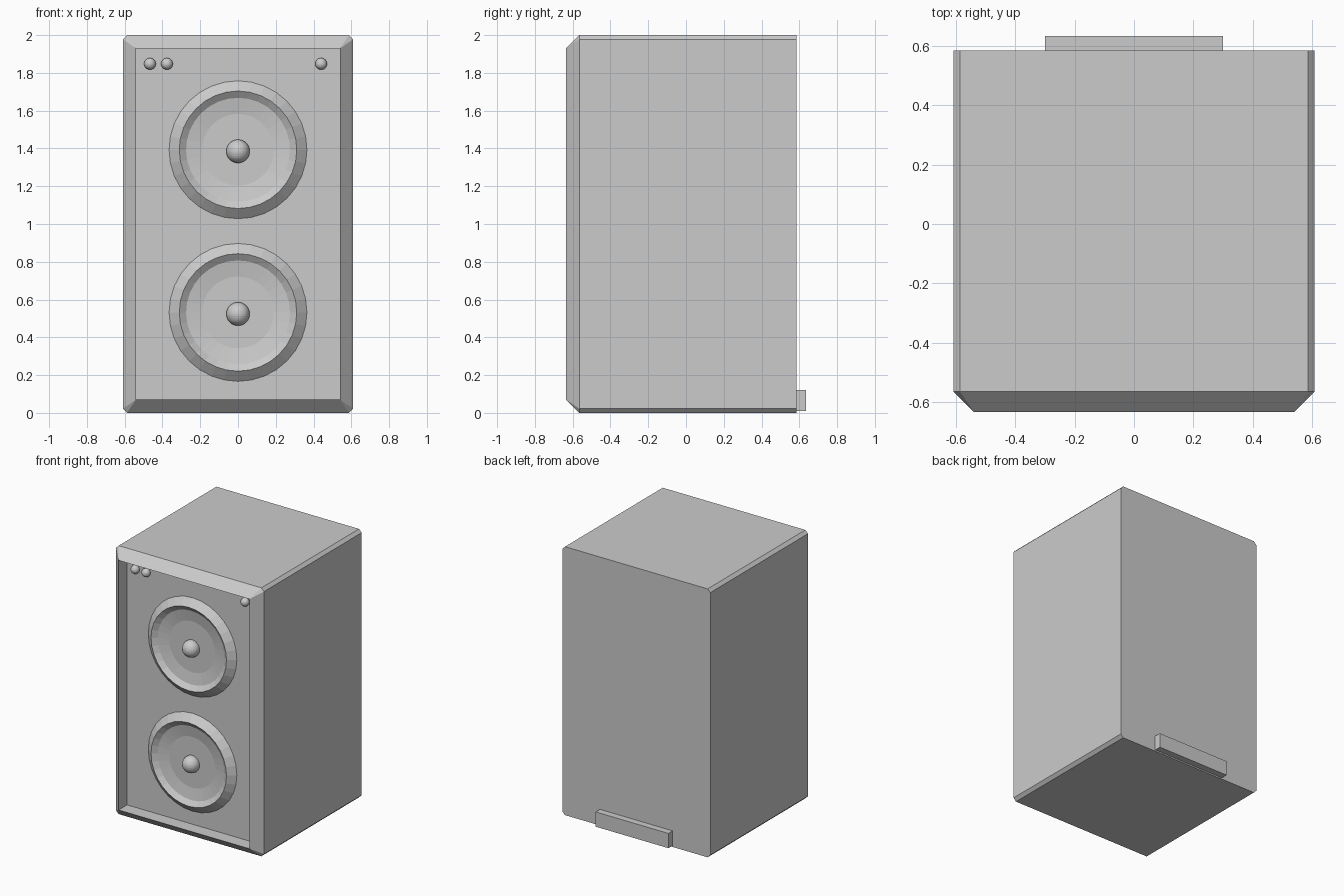
import bpy
import bmesh
import math

cube = bpy.data.objects.get("Cube")
if cube:
    bpy.data.objects.remove(cube, do_unlink=True)

# Single finish for the whole model
GREY = (0.6, 0.6, 0.6, 1.0)
grey = bpy.data.materials.new("plain grey")
grey.use_nodes = True
grey.diffuse_color = GREY
grey.node_tree.nodes["Principled BSDF"].inputs["Base Color"].default_value = GREY


def finish(name, bm):
    bmesh.ops.remove_doubles(bm, verts=bm.verts, dist=0.0001)
    bmesh.ops.recalc_face_normals(bm, faces=bm.faces)
    mesh = bpy.data.meshes.new(name)
    bm.to_mesh(mesh)
    bm.free()
    mesh.materials.append(grey)
    obj = bpy.data.objects.new(name, mesh)
    bpy.context.collection.objects.link(obj)
    return obj


def loft(name, rings):
    """Skin a closed solid through rings of equal point count."""
    bm = bmesh.new()
    loops = [[bm.verts.new(p) for p in ring] for ring in rings]
    n = len(loops[0])
    for a, b in zip(loops, loops[1:]):
        for i in range(n):
            j = (i + 1) % n
            bm.faces.new((a[i], a[j], b[j], b[i]))
    bm.faces.new(loops[0])
    bm.faces.new(loops[-1])
    return finish(name, bm)


def rectangle(y, half_w, half_h, cut):
    """Rectangle around z = 1 with its corners cut off."""
    points = []
    for sx, sz in ((1, 1), (-1, 1), (-1, -1), (1, -1)):
        pair = [(sx * half_w, y, 1 + sz * (half_h - cut)),
                (sx * (half_w - cut), y, 1 + sz * half_h)]
        points += pair if sx * sz > 0 else pair[::-1]
    return points


def circle(y, r, z, sides=32):
    turn = 2 * math.pi / sides
    return [(r * math.cos(i * turn), y, z + r * math.sin(i * turn))
            for i in range(sides)]


def ball(name, r, x, y, z):
    bm = bmesh.new()
    bmesh.ops.create_uvsphere(bm, u_segments=32, v_segments=16, radius=r)
    obj = finish(name, bm)
    obj.location = (x, y, z)


# Cabinet: bevelled shell, front frame, then the recessed baffle
PANEL = -0.535
front = rectangle(-0.635, 0.54, 0.93, 0.0)
baffle = rectangle(PANEL, 0.54, 0.93, 0.0)


def merge_corners(bm_obj):
    mesh = bm_obj.data
    mesh.validate()
    mesh.update()


cabinet = loft("cabinet", [
    rectangle(0.585, 0.61, 1.0, 0.022),
    rectangle(-0.565, 0.61, 1.0, 0.022),
    front,
    baffle,
])
merge_corners(cabinet)

# Drivers: raised surround, sloped wall, shallow cone, round dust cap
PROFILE = [(-0.53, 0.365), (PANEL, 0.365), (-0.58, 0.311),
           (-0.553, 0.275), (-0.538, 0.19)]
for label, z in (("upper", 1.393), ("lower", 0.532)):
    loft(label + "_driver", [circle(y, r, z) for y, r in PROFILE])
    ball(label + "_dust_cap", 0.062, 0, -0.55, z - 0.008)

# Small round controls along the top of the baffle
for label, x in (("outer_right", -0.466), ("inner_right", -0.376), ("left", 0.44)):
    ball(label + "_button", 0.031, x, -0.545, 1.848)

# Connector block low on the back
loft("back_block", [
    [(sx * 0.3, y, z) for sx, z in ((-1, 0.01), (1, 0.01), (1, 0.12), (-1, 0.12))]
    for y in (0.58, 0.635)
])
